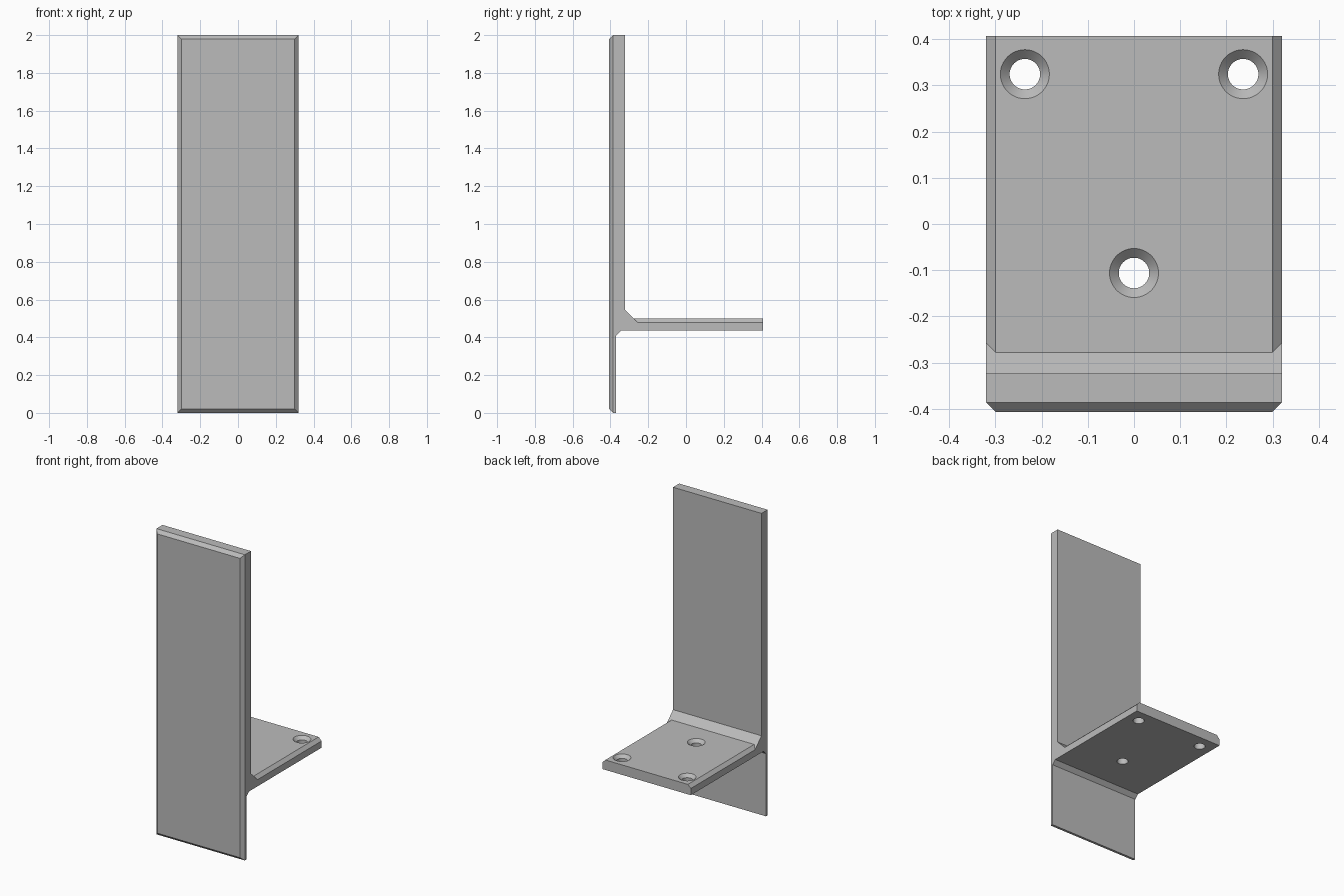
import bpy, bmesh
from math import cos, sin, tau

if "Cube" in bpy.data.objects:
    bpy.data.objects.remove(bpy.data.objects["Cube"], do_unlink=True)

HALF, FRONT, BACK = 0.32, -0.407, 0.407
SHELF_TOP, SHELF_BOTTOM = 0.5, 0.435
CHAMFER = 0.021

grey = bpy.data.materials.new("satin grey")
grey.use_nodes = True
colour = (0.5, 0.5, 0.5, 1)
grey.diffuse_color = colour
grey.node_tree.nodes["Principled BSDF"].inputs["Base Color"].default_value = colour


def loft(name, rings, bevel_front=False):
    """Closed solid through matching rings of points."""
    bm = bmesh.new()
    loops = [[bm.verts.new(p) for p in ring] for ring in rings]
    bm.faces.new(loops[0])
    bm.faces.new(loops[-1])
    n = len(loops[0])
    for a, b in zip(loops, loops[1:]):
        for i in range(n):
            j = (i + 1) % n
            bm.faces.new((a[i], a[j], b[j], b[i]))
    bmesh.ops.recalc_face_normals(bm, faces=bm.faces)
    if bevel_front:
        edges = [e for e in bm.edges if all(abs(v.co.y - FRONT) < 1e-5 for v in e.verts)]
        bmesh.ops.bevel(bm, geom=edges, offset=CHAMFER, segments=1,
                        affect='EDGES', profile=0.5)
    mesh = bpy.data.meshes.new(name)
    bm.to_mesh(mesh)
    bm.free()
    mesh.materials.append(grey)
    obj = bpy.data.objects.new(name, mesh)
    bpy.context.collection.objects.link(obj)
    return obj


# Side profile: upright plate, rear shelf and angled gussets
profile = [(FRONT, 0), (-0.37, 0), (-0.37, 0.41), (-0.345, SHELF_BOTTOM),
           (BACK, SHELF_BOTTOM), (BACK, SHELF_TOP), (-0.278, SHELF_TOP),
           (-0.323, 0.545), (-0.323, 2), (FRONT, 2)]
bracket = loft("shelf_bracket", [[(x, y, z) for y, z in profile] for x in (-HALF, HALF)], True)

cutters = []

# Shelf side chamfers, ending on the gusset slope
for side in (-1, 1):
    wedge = [(HALF - CHAMFER - 0.02, SHELF_TOP + 0.02),
             (HALF + 0.02, SHELF_TOP - CHAMFER - 0.02),
             (HALF + 0.02, SHELF_TOP + 0.02)]
    slope = SHELF_TOP - 0.278
    cutters.append(loft("chamfer_cutter", [[(side * x, slope - z, z) for x, z in wedge],
                                           [(side * x, 0.6, z) for x, z in wedge]]))

# Countersunk screw holes
for cx, cy in ((-0.236, 0.324), (0.236, 0.324), (0, -0.106)):
    steps = [(0.033, 0.4), (0.033, 0.48), (0.053, SHELF_TOP), (0.073, 0.52)]
    cutters.append(loft("screw_hole_cutter", [
        [(cx + r * cos(tau * i / 48), cy + r * sin(tau * i / 48), z) for i in range(48)]
        for r, z in steps]))

bpy.context.view_layer.objects.active = bracket
bracket.select_set(True)
for cutter in cutters:
    cutter.hide_render = True
    mod = bracket.modifiers.new("cut", 'BOOLEAN')
    mod.operation = 'DIFFERENCE'
    mod.solver = 'EXACT'
    mod.object = cutter
    bpy.ops.object.modifier_apply(modifier=mod.name)
    bpy.data.objects.remove(cutter, do_unlink=True)

bpy.ops.object.shade_smooth_by_angle(angle=0.5)
